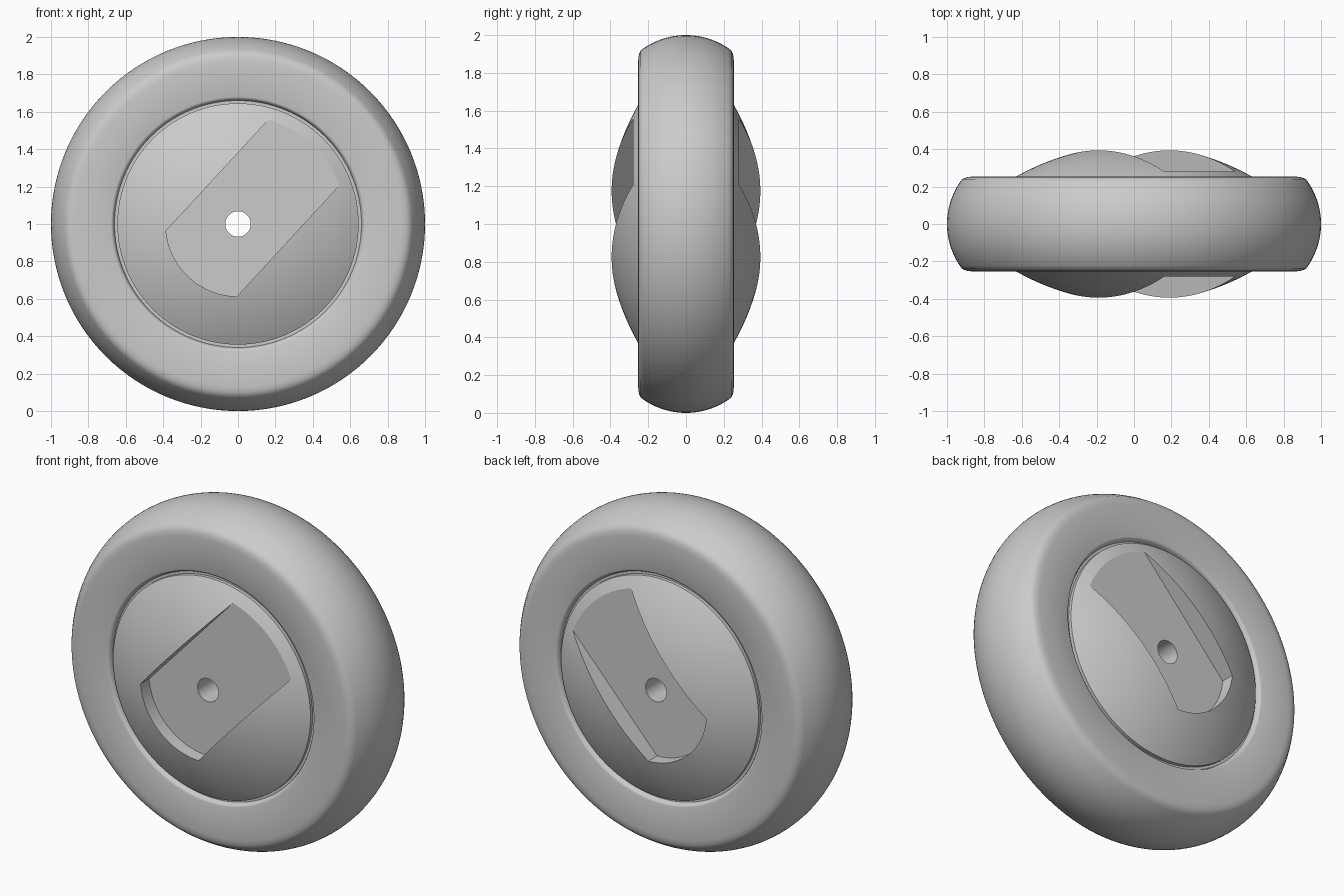
import bpy, bmesh
from math import pi, sin, cos, asin, sqrt, radians

cube = bpy.data.objects.get("Cube")
if cube:
    bpy.data.objects.remove(cube, do_unlink=True)

SEGMENTS = 128
AXLE_Z = 1.0

# one plain grey for the whole wheel
grey = bpy.data.materials.new("plain_grey")
grey.use_nodes = True
colour = (0.6, 0.6, 0.6, 1)
grey.diffuse_color = colour
grey.node_tree.nodes["Principled BSDF"].inputs["Base Color"].default_value = colour


def finish(name, bm):
    bmesh.ops.recalc_face_normals(bm, faces=bm.faces)
    mesh = bpy.data.meshes.new(name)
    bm.to_mesh(mesh)
    bm.free()
    mesh.materials.append(grey)
    ob = bpy.data.objects.new(name, mesh)
    bpy.context.collection.objects.link(ob)
    return ob


def lathe(name, half):
    """Revolve a (radius, depth) half profile, mirrored in depth, about the axle."""
    profile = half + [(r, -y) for r, y in reversed(half) if y > 1e-6]
    bm = bmesh.new()
    rings = []
    for i in range(SEGMENTS):
        a = 2 * pi * i / SEGMENTS
        rings.append([bm.verts.new((r * cos(a), y, AXLE_Z + r * sin(a))) for r, y in profile])
    n = len(profile)
    for i in range(SEGMENTS):
        p, q = rings[i], rings[(i + 1) % SEGMENTS]
        for j in range(n):
            k = (j + 1) % n
            bm.faces.new((p[j], p[k], q[k], q[j]))
    return finish(name, bm)


def slot_cutter(side):
    """Prism with one round end about the axle, running out past the rim of the dome."""
    half_width, end_radius, tilt = 0.258, 0.387, radians(47.3)
    a = asin(half_width / end_radius)
    steps = 24
    outline = [(1.0, -half_width)]
    for i in range(steps + 1):
        t = -a + 2 * a * i / steps
        outline.append((-end_radius * cos(t), end_radius * sin(t)))
    outline.append((1.0, half_width))
    bm = bmesh.new()
    verts = [bm.verts.new((u * cos(tilt) - v * sin(tilt), side * 0.28,
                           AXLE_Z + u * sin(tilt) + v * cos(tilt))) for u, v in outline]
    floor = bm.faces.new(verts)
    top = bmesh.ops.extrude_face_region(bm, geom=[floor])["geom"]
    moved = [v for v in top if isinstance(v, bmesh.types.BMVert)]
    bmesh.ops.translate(bm, verts=moved, vec=(0, side * 0.4, 0))
    cutter = finish("slot_cutter", bm)
    cutter.hide_render = True
    return cutter


def select_only(ob):
    bpy.ops.object.select_all(action='DESELECT')
    ob.select_set(True)
    bpy.context.view_layer.objects.active = ob


# tyre: groove, flat side wall, rounded shoulder, arched tread
tread_radius = 0.396
tyre_half = [(0.64, 0.225), (0.66, 0.225), (0.665, 0.24), (0.67, 0.249), (0.68, 0.253),
             (0.87, 0.253), (0.89, 0.251), (0.903, 0.247)]
for i in range(15):
    y = 0.24 * (1 - i / 14)
    tyre_half.append((1 - tread_radius + sqrt(tread_radius ** 2 - y * y), y))
tyre = lathe("tyre", tyre_half)

# hub: domed on both sides, with the axle hole
bore, rim, peak, dome_radius = 0.068, 0.645, 0.42, 1.276
hub_half = []
for i in range(25):
    r = bore + (rim - bore) * i / 24
    hub_half.append((r, peak - dome_radius + sqrt(dome_radius ** 2 - r * r)))
hub = lathe("hub", hub_half)

# slot cut into each dome
for side in (-1, 1):
    cutter = slot_cutter(side)
    cut = hub.modifiers.new("slot", 'BOOLEAN')
    cut.operation = 'DIFFERENCE'
    cut.solver = 'EXACT'
    cut.object = cutter
    select_only(hub)
    bpy.ops.object.modifier_apply(modifier=cut.name)
    bpy.data.objects.remove(cutter, do_unlink=True)

for ob, angle in ((tyre, 40), (hub, 18)):
    select_only(ob)
    bpy.ops.object.shade_smooth_by_angle(angle=radians(angle))
